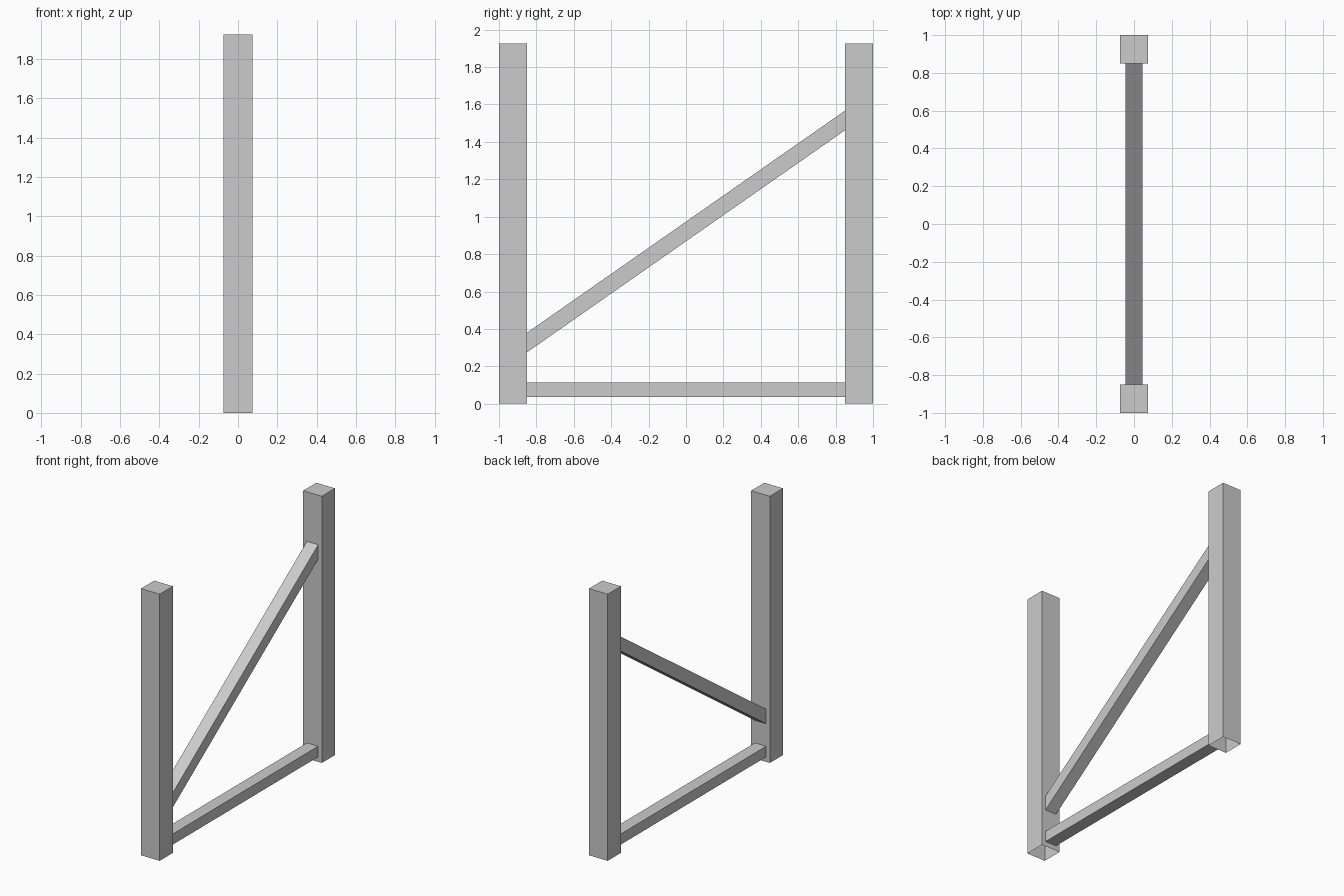
import bpy
import bmesh

if "Cube" in bpy.data.objects:
    bpy.data.objects.remove(bpy.data.objects["Cube"])

POST = 0.15       # post thickness
HEIGHT = 1.925    # post height
INNER = 0.85      # inner face of each post


def box(name, size, centre, open_axes, rise=0.0):
    """Box without the faces named in open_axes; rise shears z along y."""
    mesh = bpy.data.meshes.new(name)
    bm = bmesh.new()
    bmesh.ops.create_cube(bm, size=1.0)
    bm.normal_update()
    hidden = [f for f in bm.faces
              if any(f.normal.dot(axis) > 0.9 for axis in open_axes)]
    bmesh.ops.delete(bm, geom=hidden, context='FACES')
    for v in bm.verts:
        t = v.co.y
        v.co = [c + s * p for c, s, p in zip(centre, size, v.co)]
        v.co.z += t * rise
    bm.to_mesh(mesh)
    bm.free()
    obj = bpy.data.objects.new(name, mesh)
    bpy.context.collection.objects.link(obj)
    return obj


# Upright posts, open underneath
for label, side in (("front_post", -1), ("back_post", 1)):
    box(label, (POST, POST, HEIGHT), (0, side * (INNER + POST / 2), HEIGHT / 2),
        [(0, 0, -1)])

# Rails between the posts, open where they butt against them
ends = [(0, 1, 0), (0, -1, 0)]
box("bottom_rail", (0.09, 2 * INNER, 0.077), (0, 0, 0.074), ends)
box("diagonal_brace", (0.09, 2 * INNER, 0.105), (0, 0, 0.921), ends, rise=1.187)
